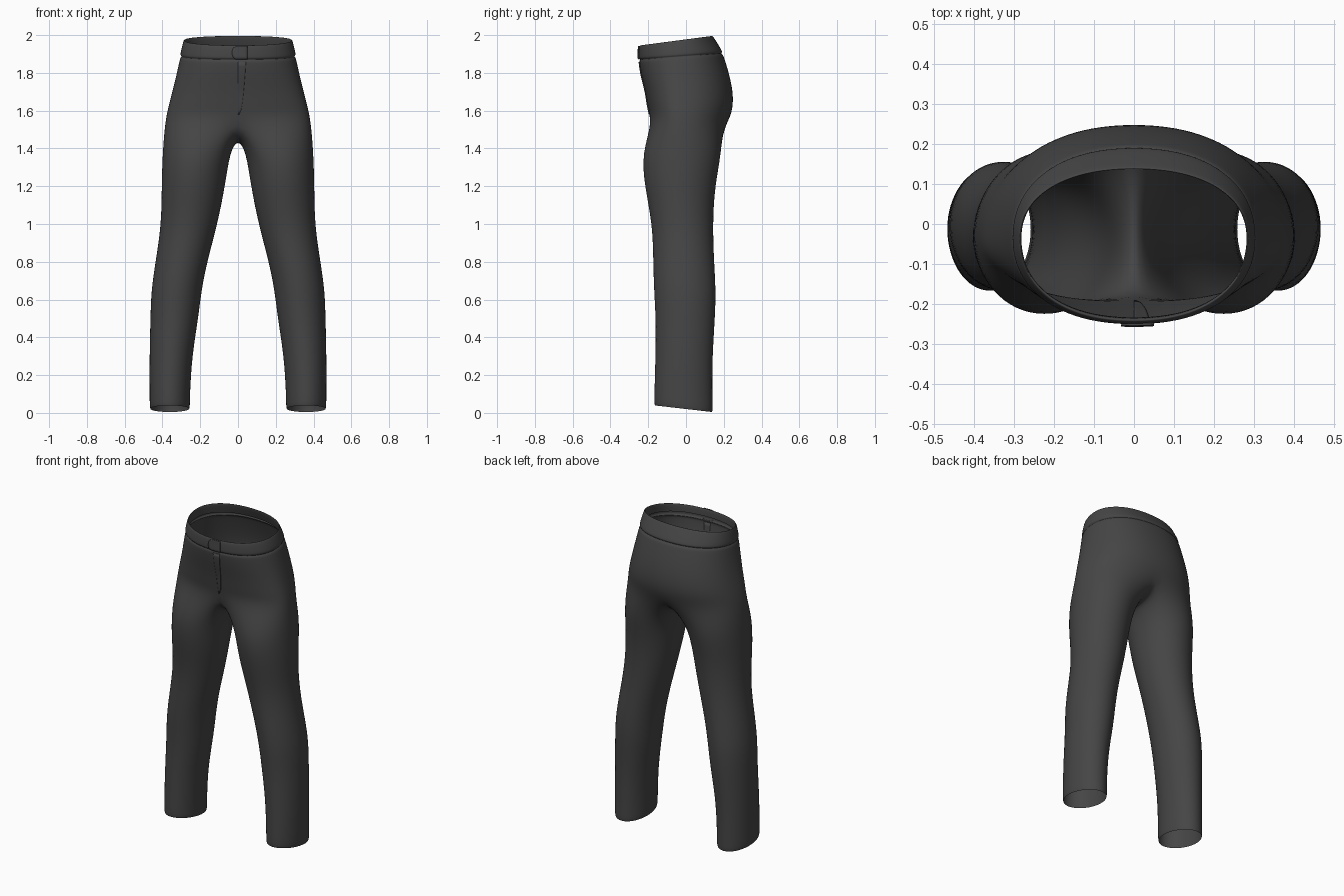
import bpy, bmesh, math

cube = bpy.data.objects.get("Cube")
if cube:
    bpy.data.objects.remove(cube, do_unlink=True)

cloth = bpy.data.materials.new("charcoal cloth")
cloth.use_nodes = True
COLOUR = (0.06, 0.06, 0.06, 1)
cloth.diffuse_color = COLOUR
cloth.node_tree.nodes["Principled BSDF"].inputs["Base Color"].default_value = COLOUR

OUTER, INNER = 12, 4      # segments around the outside and inside of a leg
YC, P = -0.035, 0.9       # widest depth and squareness of the waist

# Hip rings: z front, z back, half width, y front, y back
HIPS = [
    (1.90, 1.93, .285, -.236, .160),    # inside fold of the waistband
    (1.943, 1.993, .281, -.238, .136),
    (1.948, 2.00, .287, -.245, .141),   # top edge
    (1.935, 1.975, .293, -.251, .157),
    (1.885, 1.918, .306, -.254, .193),
    (1.876, 1.909, .304, -.252, .193),
    (1.870, 1.903, .298, -.243, .187),  # seam groove
    (1.863, 1.896, .306, -.249, .198),
    (1.850, 1.880, .310, -.249, .204),
    (1.79, 1.80, .325, -.239, .230),
    (1.70, 1.70, .348, -.217, .252),
    (1.62, 1.61, .370, -.204, .252),
    (1.55, 1.53, .386, -.188, .222),
]
# Crotch saddle from back to front: y, z
SADDLE = [(.11, 1.467), (.0, 1.447), (-.11, 1.467)]
# Leg rings: z, inner x, outer x, y front, y back
LEGS = [
    (1.38, .043, .400, -.236, .190),
    (1.20, .068, .405, -.220, .153),
    (1.00, .108, .406, -.178, .142),
    (0.80, .163, .437, -.174, .149),
    (0.65, .193, .460, -.170, .159),
    (0.50, .210, .464, -.160, .154),
    (0.30, .243, .469, -.162, .140),
    (0.10, .254, .468, -.168, .140),
    (0.035, .254, .468, -.168, .142),
    (0.022, .258, .464, -.165, .139),
]


def spow(v, p):
    return math.copysign(abs(v) ** p, v)


def finish(obj):
    obj.data.materials.append(cloth)
    for poly in obj.data.polygons:
        poly.use_smooth = True


def make_object(name, bm):
    bmesh.ops.recalc_face_normals(bm, faces=bm.faces)
    mesh = bpy.data.meshes.new(name)
    bm.to_mesh(mesh)
    bm.free()
    obj = bpy.data.objects.new(name, mesh)
    bpy.context.collection.objects.link(obj)
    finish(obj)
    return obj


def bridge(bm, a, b, closed):
    n = len(a)
    for i in range(n if closed else n - 1):
        j = (i + 1) % n
        bm.faces.new((a[i], a[j], b[j], b[i]))


def hip_ring(bm, zf, zb, a, yf, yb):
    ring = []
    for i in range(OUTER + 1):
        t = math.pi * (i / OUTER - 0.5)
        c = 0 if i in (0, OUTER) else math.cos(t)
        s = spow(math.sin(t), P)
        y = YC + s * ((yb - YC) if s > 0 else (YC - yf))
        k = (y - yf) / (yb - yf)
        ring.append(bm.verts.new((a * c ** P * 1.008, y, zf + (zb - zf) * k)))
    return ring


def leg_ring(bm, z, xin, xout, yf, yb):
    ring, n = [], OUTER + INNER
    cx, cy = (xin + xout) / 2, (yf + yb) / 2
    rx, ry = (xout - xin) / 2 * 1.02, (yb - yf) / 2 * 1.02
    for i in range(n):
        t = 2 * math.pi * (i - OUTER / 2) / n
        s = math.sin(t)
        tilt = -0.02 * s * max(0, 1 - z / 0.2)     # hem is lower at the back
        ring.append(bm.verts.new((cx + rx * math.cos(t), cy + ry * s, z + tilt)))
    return ring


# Trousers: half the hips and one leg, mirrored and smoothed
bm = bmesh.new()
rings = [hip_ring(bm, *k) for k in HIPS]
for a, b in zip(rings, rings[1:]):
    bridge(bm, a, b, False)
loop = rings[-1] + [bm.verts.new((0, y, z)) for y, z in SADDLE]
for key in LEGS:
    ring = leg_ring(bm, *key)
    bridge(bm, loop, ring, True)
    loop = ring
trousers = make_object("trousers", bm)
mirror = trousers.modifiers.new("mirror", "MIRROR")
mirror.use_clip = True
mirror.merge_threshold = 0.0005
smooth = trousers.modifiers.new("smooth", "SUBSURF")
smooth.levels = smooth.render_levels = 2


def front_y(x, z):
    """Depth of the hip surface at the front."""
    keys = HIPS[3:]
    for u, v in zip(keys, keys[1:]):
        if z >= v[0]:
            break
    k = min(1, max(0, (u[0] - z) / (u[0] - v[0])))
    a, yf = (u[i] + (v[i] - u[i]) * k for i in (2, 3))
    c = (abs(x) / a) ** (1 / P)
    return YC + (yf - YC) * math.sqrt(1 - c * c) ** P


def front_plate(name, z0, z1, left, right, lift, rows=12, cols=6):
    """Thin cloth plate lying on the front; left and right are edges by height."""
    bm = bmesh.new()
    grid = []
    for r in range(rows + 1):
        f = r / rows
        z = z0 + (z1 - z0) * f
        line = []
        for c in range(cols + 1):
            x = left(f) + (right(f) - left(f)) * c / cols
            line.append(bm.verts.new((x, front_y(x, z) - lift, z)))
        grid.append(line)
    for a, b in zip(grid, grid[1:]):
        bridge(bm, a, b, False)
    obj = make_object(name, bm)
    solid = obj.modifiers.new("thickness", "SOLIDIFY")
    solid.thickness = 0.006
    solid.offset = 0
    return obj


# Waistband tab with a rounded end, and the fly flap tapering downwards
front_plate("waistband_tab", 1.872, 1.942,
            lambda f: -0.008 - 0.024 * math.sqrt(max(0, 1 - (2 * f - 1) ** 2)),
            lambda f: 0.05, 0.001)
front_plate("fly_flap", 1.58, 1.858,
            lambda f: 0.0,
            lambda f: 0.006 + 0.036 * math.sqrt(f), -0.001)
